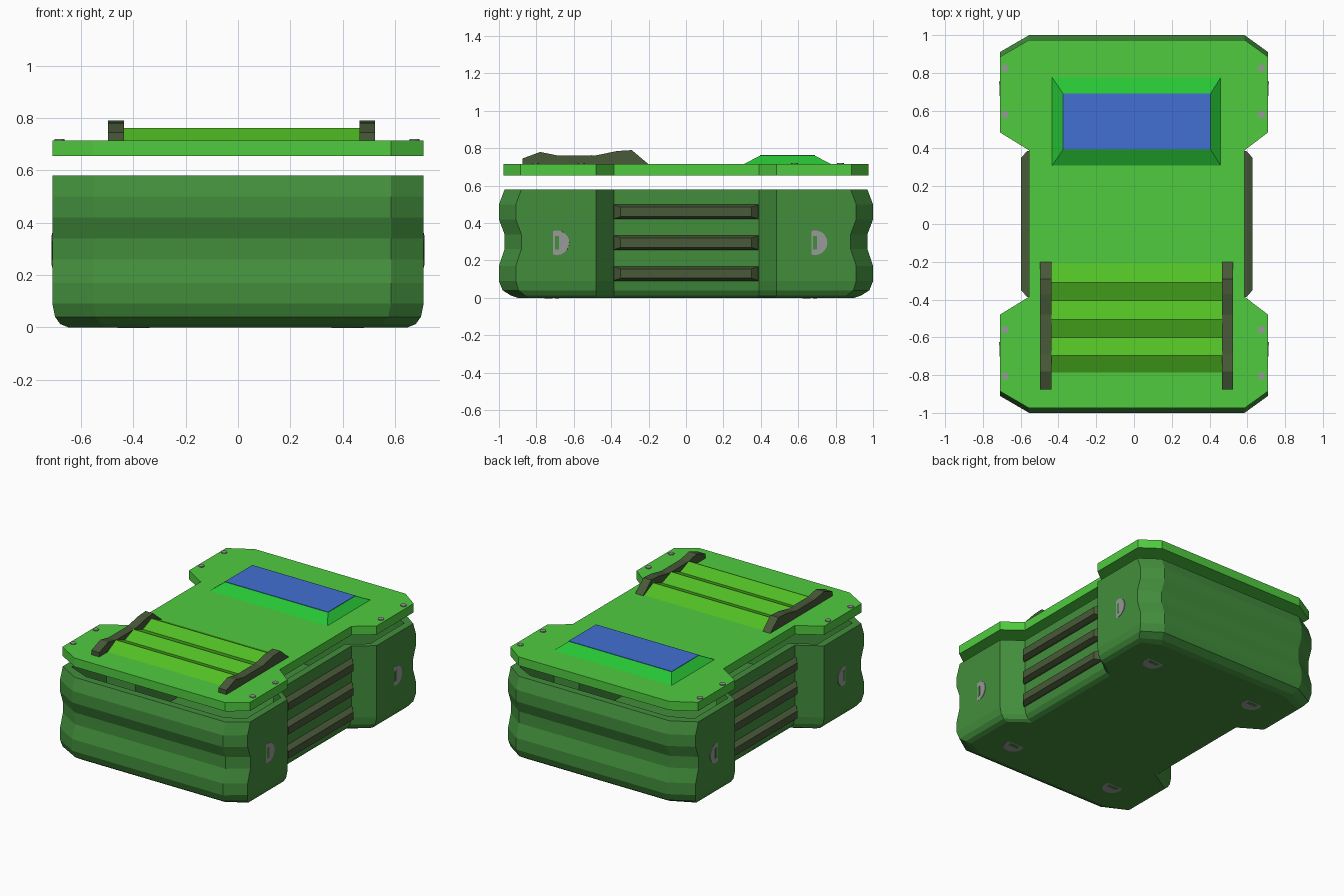
import bpy, bmesh, math
from mathutils import Matrix, Vector

if "Cube" in bpy.data.objects:
    bpy.data.objects.remove(bpy.data.objects["Cube"])


def mat(name, r, g, b):
    m = bpy.data.materials.new(name)
    m.diffuse_color = (r, g, b, 1)
    m.use_nodes = True
    m.node_tree.nodes["Principled BSDF"].inputs["Base Color"].default_value = m.diffuse_color
    return m


BODY = mat("body_green", .055, .27, .045)
LID = mat("lid_green", .08, .60, .05)
OLIVE = mat("dark_olive", .065, .10, .04)
BEZEL = mat("bezel_green", .02, .56, .035)
RIB = mat("rib_green", .085, .53, .018)
BLUE = mat("screen_blue", .055, .16, .65)
GREY = mat("screw_grey", .32, .32, .32)


def finish(name, bm, material):
    bmesh.ops.recalc_face_normals(bm, faces=bm.faces[:])
    me = bpy.data.meshes.new(name)
    bm.to_mesh(me)
    bm.free()
    ob = bpy.data.objects.new(name, me)
    bpy.context.collection.objects.link(ob)
    me.materials.append(material)
    return ob


def loft(name, rings, material):
    """Skin a stack of equal-length rings and cap both ends."""
    bm = bmesh.new()
    rows = [[bm.verts.new(p) for p in ring] for ring in rings]
    n = len(rows[0])
    for a, b in zip(rows, rows[1:]):
        for i in range(n):
            bm.faces.new((a[i], a[(i + 1) % n], b[(i + 1) % n], b[i]))
    bm.faces.new(rows[0])
    bm.faces.new(rows[-1])
    return finish(name, bm, material)


def extrude_x(name, profile, x0, x1, material):
    return loft(name, [[(x, y, z) for y, z in profile] for x in (x0, x1)], material)


def rect(x0, x1, y0, y1, z):
    return [(x0, y0, z), (x1, y0, z), (x1, y1, z), (x0, y1, z)]


def outline(z, end=.975, inset=0.0):
    """Waisted plan shape with clipped corners."""
    R, L, w, v = .71 - inset, -.71 + inset, .585 - inset, -.555 + inset
    e, c = end - inset, end - .09 - inset * .5
    right = [(w, -e), (R, -c), (R, -.48), (w, -.385), (w, .39), (R, .485), (R, c), (w, e)]
    left = [(v, e), (L, c), (L, .485), (v, .39), (v, -.385), (L, -.48), (L, -c), (v, -e)]
    return [(x, y, z) for x, y in right + left]


# Open tray: rippled end walls outside, plain cavity inside
outer = [(0, .96, .06), (.012, .965, .03), (.04, .99, .01), (.09, 1, 0), (.17, 1, 0),
         (.26, .97, 0), (.34, .97, 0), (.42, 1, 0), (.50, 1, 0), (.58, .97, 0)]
inner = [(.58, .97, .05), (.06, .97, .05)]
loft("body_tray", [outline(*r) for r in outer + inner], BODY)

# Lid floating above the tray
loft("lid", [outline(.655), outline(.715)], LID)

# Screen bezel and screen
loft("screen_bezel", [rect(-.44, .465, .30, .785, .71), rect(-.375, .405, .395, .69, .76)], BEZEL)
loft("screen", [rect(-.375, .405, .395, .69, .755), rect(-.375, .405, .395, .69, .763)], BLUE)

# Ribbed grip between two rails
ribs = [(-.20, .71), (-.31, .763), (-.405, .725), (-.505, .763), (-.60, .725),
        (-.695, .763), (-.795, .71)]
extrude_x("ribbed_grip", ribs, -.44, .465, RIB)
rail = [(-.875, .71), (-.875, .745), (-.78, .78), (-.69, .762), (-.48, .762),
        (-.37, .785), (-.29, .79), (-.195, .71)]
for side, x0, x1 in (("left", -.497, -.437), ("right", .465, .525)):
    extrude_x(side + "_rail", rail, x0, x1, OLIVE)

# Side slats in the waist, three per side, with bevelled edges
for side, s, x in (("left", -1, -.555), ("right", 1, .585)):
    for i in range(3):
        z = .09 + i * .165
        rings = []
        for d, yy, dz in ((-.01, .39, 0), (.012, .385, .003), (.043, .35, .015)):
            rings.append([(x + s * d, -yy, z + dz), (x + s * d, yy, z + dz),
                          (x + s * d, yy, z + .08 - dz), (x + s * d, -yy, z + .08 - dz)])
        loft(f"{side}_slat_{i + 1}", rings, OLIVE)


def disc(name, loc, normal, radius, depth, tilt=0.0, sides=20):
    """Flat screw head, optionally tilted so one half is sunk in the surface."""
    turn = Vector((0, 0, 1)).rotation_difference(Vector(normal)).to_matrix().to_4x4()
    axis = 'Z' if normal[0] else 'X'
    m = Matrix.Translation(loc) @ Matrix.Rotation(tilt, 4, axis) @ turn
    bm = bmesh.new()
    bmesh.ops.create_cone(bm, cap_ends=True, segments=sides, radius1=radius,
                          radius2=radius, depth=depth, matrix=m)
    finish(name, bm, GREY)
    return m


def slot(name, m, depth):
    bm = bmesh.new()
    bmesh.ops.create_cube(bm, size=1, matrix=m @ Matrix.Translation((0, 0, depth / 2)) @
                          Matrix.Diagonal((.022, .07, .003, 1)))
    finish(name, bm, BODY)


# Lid screws
for i, y in enumerate((.825, .58, -.56, -.805)):
    for side, x in (("left", -.683), ("right", .675)):
        disc(f"lid_screw_{side}_{i + 1}", (x, y, .715), (0, 0, 1), .019, .012, sides=12)

# Slotted side and base screws
for end, y in (("front", -.69), ("back", .69)):
    for side, s in (("left", -1), ("right", 1)):
        m = disc(f"{end}_{side}_side_screw", (s * .706, y, .295), (s, 0, 0), .066, .01, -s * .05)
        m = m @ Matrix.Rotation(math.pi / 2, 4, 'Z')
        slot(f"{end}_{side}_side_slot", m, .01)
        m = disc(f"{end}_{side}_base_screw", (s * .41 + .01, y, .004), (0, 0, -1), .066, .01, .04)
        slot(f"{end}_{side}_base_slot", m, .01)
